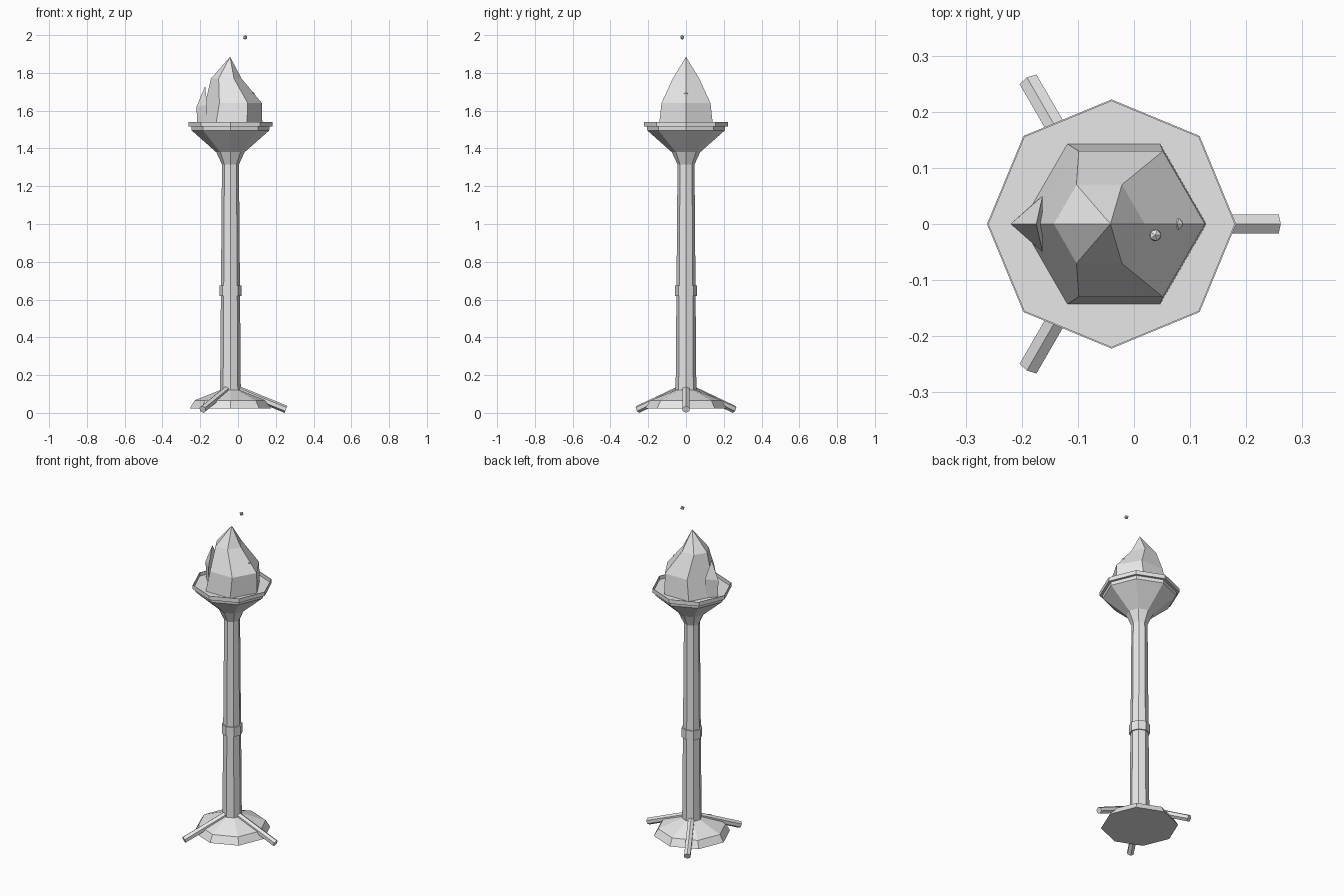
import bpy, bmesh
from math import cos, sin, tau
from mathutils import Vector

cube = bpy.data.objects.get("Cube")
if cube:
    bpy.data.objects.remove(cube, do_unlink=True)

AXIS = -0.04  # x position of the torch's central axis

stone = bpy.data.materials.new("pale_grey")
stone.use_nodes = True
stone.diffuse_color = (0.8, 0.8, 0.8, 1)
stone.node_tree.nodes["Principled BSDF"].inputs["Base Color"].default_value = (0.8, 0.8, 0.8, 1)


def finish(name, bm):
    bmesh.ops.recalc_face_normals(bm, faces=bm.faces)
    mesh = bpy.data.meshes.new(name)
    bm.to_mesh(mesh)
    bm.free()
    mesh.materials.append(stone)
    obj = bpy.data.objects.new(name, mesh)
    bpy.context.collection.objects.link(obj)
    return obj


def loft(name, rings, tip=None):
    """Skin a stack of point rings, capped below and by a cap or tip above."""
    bm = bmesh.new()
    loops = [[bm.verts.new(p) for p in ring] for ring in rings]
    n = len(loops[0])
    for low, high in zip(loops, loops[1:]):
        for i in range(n):
            j = (i + 1) % n
            bm.faces.new((low[i], low[j], high[j], high[i]))
    bm.faces.new(loops[0][::-1])
    if tip:
        top = bm.verts.new(tip)
        for i in range(n):
            bm.faces.new((loops[-1][i], loops[-1][(i + 1) % n], top))
    else:
        bm.faces.new(loops[-1])
    return finish(name, bm)


def ring(r, z, n=8, cx=AXIS):
    return [(cx + r * cos(tau * i / n), r * sin(tau * i / n), z) for i in range(n)]


def turned(name, profile):
    return loft(name, [ring(r, z) for r, z in profile])


# Octagonal foot, pole and grip ring
turned("base", [(0.215, 0.024), (0.19, 0.066), (0.055, 0.12)])
turned("pole", [(0.055, 0.1), (0.045, 1.315), (0.045, 1.33)])
turned("pole_band", [(0.058, 0.618), (0.058, 0.675)])

# Flared bowl with a thin raised lip around a flat floor
turned("bowl", [(0.045, 1.315), (0.075, 1.38), (0.205, 1.495), (0.207, 1.515),
                (0.222, 1.515), (0.222, 1.54), (0.219, 1.54), (0.219, 1.518)])

# Three sloping hexagonal legs
for k in range(3):
    out = Vector((cos(tau * k / 3), sin(tau * k / 3), 0))
    side = Vector((-out.y, out.x, 0))
    centre = Vector((AXIS, 0, 0))
    start = centre + out * 0.042 + Vector((0, 0, 0.122))
    end = centre + out * 0.294 + Vector((0, 0, 0.0186))
    up = (end - start).cross(side).normalized()
    if up.z < 0:
        up = -up
    section = [(up * cos(tau * i / 6) + side * sin(tau * i / 6)) * 0.02 for i in range(6)]
    loft(f"leg_{k + 1}", [[p + s for s in section] for p in (start, end)])

# Faceted main flame, leaning slightly as it rises
loft("main_flame", [ring(0.165, 1.518, 6, -0.036), ring(0.15, 1.64, 6, -0.0235),
                    ring(0.081, 1.77, 6, -0.062)], (-0.042, 0, 1.885))

# Small side flame on the right
loft("side_flame", [[(-0.215, 0, 1.518), (-0.17, -0.045, 1.518), (-0.17, 0.045, 1.518)],
                    [(-0.22, 0, 1.62), (-0.163, -0.05, 1.63), (-0.163, 0.05, 1.63)]],
     (-0.174, 0, 1.73))

# Sparks: one floating above, one nearly buried in the flame
for name, spot in (("floating_spark", (0.038, -0.02, 1.988)),
                   ("buried_spark", (0.077, 0, 1.688))):
    bm = bmesh.new()
    bmesh.ops.create_icosphere(bm, subdivisions=1, radius=0.012)
    finish(name, bm).location = spot
